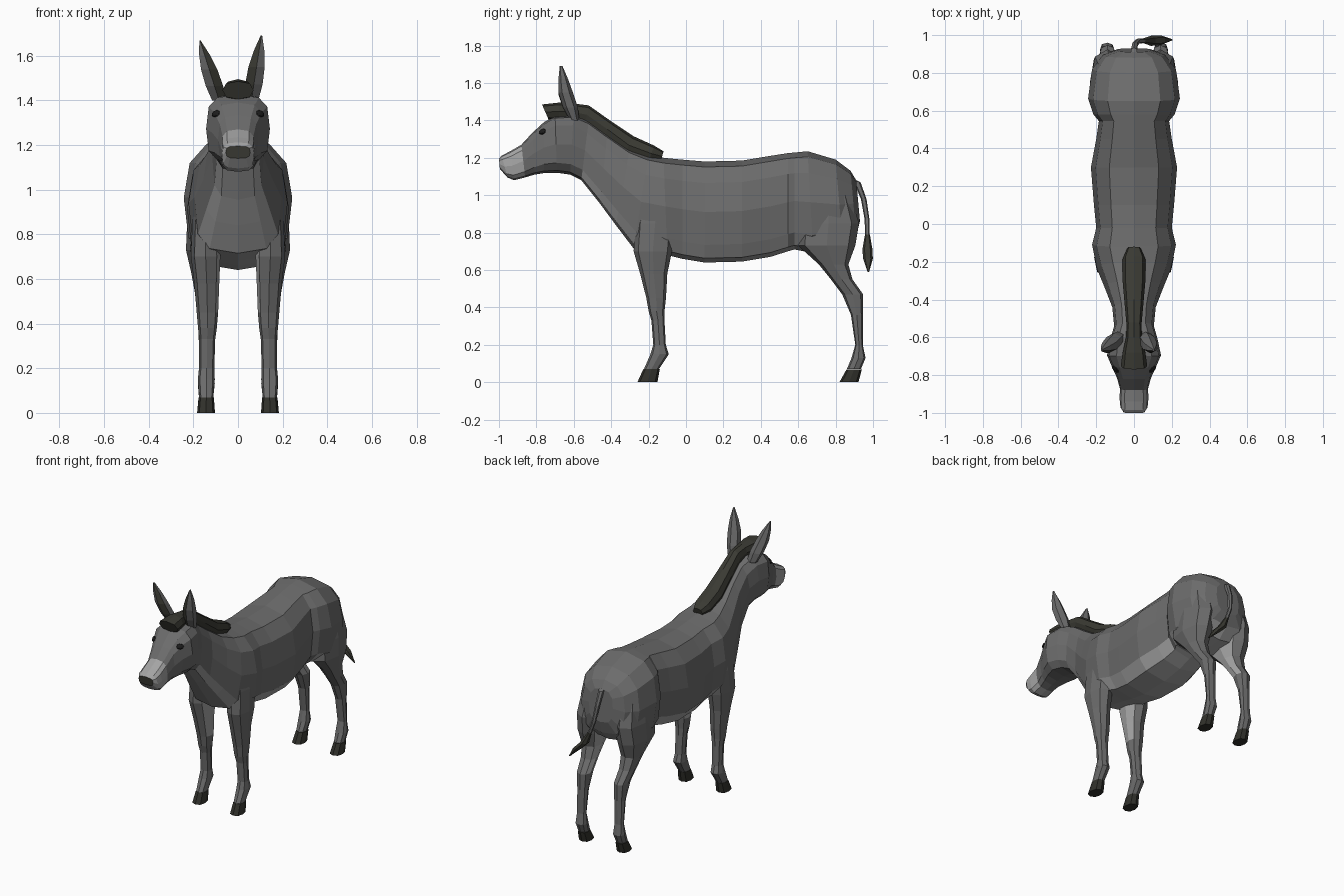
import bpy, bmesh, math
from mathutils import Vector
from mathutils.bvhtree import BVHTree

if "Cube" in bpy.data.objects:
    bpy.data.objects.remove(bpy.data.objects["Cube"])


def mat(name, r, g, b):
    m = bpy.data.materials.new(name)
    m.diffuse_color = (r, g, b, 1)
    m.use_nodes = True
    m.node_tree.nodes["Principled BSDF"].inputs["Base Color"].default_value = m.diffuse_color
    return m


COAT = mat("grey coat", .15, .15, .15)
PALE = mat("pale muzzle and underside", .37, .37, .37)
DARK = mat("dark mane", .042, .042, .033)
HOOF = mat("hoof", .03, .03, .024)
EYE = mat("eye", .012, .012, .012)


def loft(name, sections, mats, n=12, e=lambda mid, c: .8, rule=None):
    """Sections are (first edge point, opposite edge point, half width in x)."""
    bm = bmesh.new()
    rings = []
    for a, b, w in sections:
        a, b = Vector(a), Vector(b)
        mid, half = (a + b) / 2, (a - b) / 2
        ring = []
        for k in range(n):
            t = 2 * math.pi * k / n
            c, s = math.cos(t), math.sin(t)
            p = e(mid, c)
            c = math.copysign(abs(c) ** p, c)
            s = math.copysign(abs(s) ** p, s)
            ring.append(bm.verts.new(mid + half * c + Vector((w * s, 0, 0))))
        rings.append(ring)
    for r, q in zip(rings, rings[1:]):
        for k in range(n):
            bm.faces.new((r[k], r[(k + 1) % n], q[(k + 1) % n], q[k]))
    bm.faces.new(rings[0])
    bm.faces.new(rings[-1])
    bmesh.ops.recalc_face_normals(bm, faces=bm.faces)
    if rule:
        for f in bm.faces:
            f.material_index = rule(f.calc_center_median(), f.normal)
    me = bpy.data.meshes.new(name)
    bm.to_mesh(me)
    bm.free()
    for m in mats:
        me.materials.append(m)
    ob = bpy.data.objects.new(name, me)
    bpy.context.collection.objects.link(ob)
    return ob


def spine(rows):
    """Rows: top y, top z, bottom y, bottom z, half width."""
    return [((0, a, b), (0, c, d), w) for a, b, c, d, w in rows]


def limb(rows, s=1):
    """Rows: z, front y, back y, centre x, half width."""
    return [((s * x, f, z), (s * x, b, z), w) for z, f, b, x, w in rows]


# Torso, neck and head in one skin, rump to nose
TORSO = [
    (.91, 1.08, .93, .86, .09), (.88, 1.13, .91, .78, .165), (.80, 1.19, .84, .71, .222),
    (.65, 1.235, .68, .69, .243), (.58, 1.228, .58, .71, .215), (.545, 1.225, .545, .70, .186),
    (.45, 1.21, .45, .67, .20), (.30, 1.185, .30, .645, .228), (.10, 1.18, .10, .64, .212),
    (-.02, 1.19, -.02, .66, .20), (-.12, 1.20, -.10, .68, .222), (-.20, 1.215, -.28, .715, .195),
    (-.30, 1.25, -.375, .84, .155), (-.42, 1.33, -.46, .955, .115), (-.52, 1.40, -.56, 1.08, .105),
    (-.60, 1.43, -.62, 1.11, .125), (-.70, 1.425, -.69, 1.12, .143), (-.76, 1.39, -.76, 1.118, .115),
    (-.82, 1.335, -.81, 1.11, .09), (-.88, 1.27, -.86, 1.095, .075), (-.94, 1.235, -.92, 1.08, .076),
    (-.985, 1.212, -.955, 1.095, .072), (-1.0, 1.195, -.995, 1.14, .055)]


def torso_squareness(mid, c):
    return .62 if c < -.01 or mid.y < -.58 else .8


def torso_colour(c, n):
    if c.y < -.985 and n.y < -.9:
        return 2                                   # nose tip
    if c.y < -.87:
        return 1                                   # muzzle
    if -.57 < c.y < -.25:
        return int(n.z < -.2 and n.y < -.2)        # throat and chest
    return int(-.3 < c.y < .9 and c.z < .76 and n.z < -.4)   # belly


body = loft("body_and_head", spine(TORSO), [COAT, PALE, DARK], e=torso_squareness, rule=torso_colour)

# Mane with forelock
loft("mane", spine([
    (-.12, 1.235, -.135, 1.18, .035), (-.17, 1.265, -.20, 1.18, .06), (-.28, 1.315, -.33, 1.22, .06),
    (-.40, 1.395, -.44, 1.31, .05), (-.52, 1.48, -.54, 1.38, .04), (-.60, 1.49, -.60, 1.40, .042),
    (-.68, 1.495, -.68, 1.40, .06), (-.77, 1.485, -.735, 1.405, .07)]), [DARK], n=8)

# Legs and hooves
FRONT = [(1.02, -.22, -.10, .145, .04), (.85, -.27, -.06, .145, .06), (.70, -.28, -.075, .145, .066),
         (.58, -.245, -.10, .14, .056), (.45, -.212, -.107, .137, .048), (.38, -.20, -.115, .137, .042),
         (.33, -.185, -.115, .138, .036), (.20, -.175, -.108, .14, .034), (.15, -.19, -.092, .142, .038),
         (.07, -.225, -.145, .142, .032)]
HIND = [(1.0, .63, .88, .13, .08), (.85, .60, .925, .14, .088), (.73, .60, .905, .15, .083),
        (.63, .71, .868, .148, .062), (.55, .775, .89, .145, .05), (.47, .835, .947, .14, .044),
        (.36, .882, .945, .14, .036), (.20, .905, .945, .142, .033), (.13, .885, .96, .142, .038),
        (.07, .86, .935, .143, .032)]
for side, s in (("left", 1), ("right", -1)):
    def inner(c, n, s=s):
        return int(c.z > .45 and n.x * s < -.5)
    loft("front_leg_" + side, limb(FRONT, s), [COAT, PALE], n=8, rule=inner)
    loft("hind_leg_" + side, limb(HIND, s), [COAT, PALE], n=8, rule=inner)
    loft("front_hoof_" + side, limb([(.07, -.228, -.14, .142, .034), (0, -.26, -.153, .143, .04)], s), [HOOF], n=8)
    loft("hind_hoof_" + side, limb([(.068, .858, .94, .143, .034), (0, .82, .922, .143, .04)], s), [HOOF], n=8)

# Ears, each with its own tilt; the inward front faces are dark
EAR = [(1.40, -.62, -.57, .036), (1.47, -.658, -.578, .045), (1.55, -.682, -.605, .042),
       (1.62, -.682, -.63, .028), (1.69, -.675, -.66, .004)]
for side, s, x0, lean, tall in (("left", 1, .06, .045, 1), ("right", -1, .085, .085, .92)):
    rows = [(1.40 + (z - 1.40) * tall, f, b, s * (x0 + lean * (z - 1.40) / .29), w) for z, f, b, w in EAR]
    loft("ear_" + side, limb(rows), [COAT, DARK], n=6, e=lambda mid, c: 1,
         rule=lambda c, n, s=s: int(n.y < -.2 and n.x * s < 0))


# Tail and tuft, swinging to one side
def strand(rows):
    return [((x, y - r, z), (x, y + r, z), r) for x, y, z, r in rows]


loft("tail", strand([(0, .87, 1.09, .02), (0, .915, 1.07, .018), (.005, .95, .98, .015),
                     (.02, .968, .87, .013), (.06, .97, .76, .012)]), [COAT], n=6)
loft("tail_tuft", strand([(.05, .97, .79, .013), (.09, .97, .71, .027), (.14, .973, .66, .026),
                          (.20, .975, .59, .004)]), [DARK], n=6)

# Eyes set on the head surface
me = body.data
tree = BVHTree.FromPolygons([v.co for v in me.vertices], [tuple(p.vertices) for p in me.polygons])
for side, s in (("left", 1), ("right", -1)):
    hit, nor, _, _ = tree.ray_cast(Vector((s, -.768, 1.34)), Vector((-s, 0, 0)))
    bpy.ops.mesh.primitive_uv_sphere_add(segments=8, ring_count=6, radius=1, location=hit)
    eye = bpy.context.object
    eye.name = "eye_" + side
    eye.rotation_euler = nor.to_track_quat('Z', 'Y').to_euler()
    eye.scale = (.024, .018, .009)
    eye.data.materials.append(EYE)
